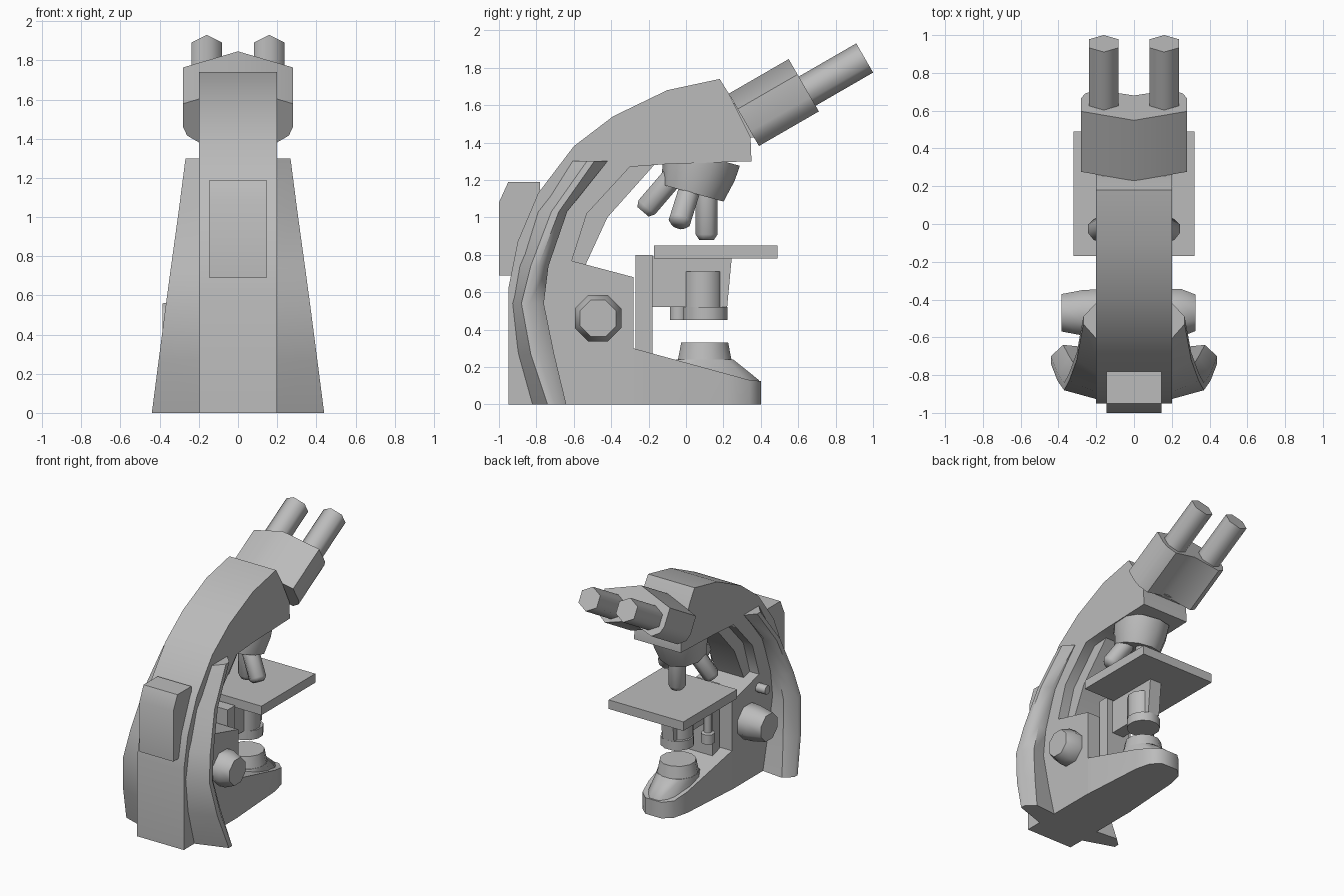
import bpy, bmesh, math
from mathutils import Vector

old = bpy.data.objects.get("Cube")
if old:
    bpy.data.objects.remove(old, do_unlink=True)

grey = bpy.data.materials.new("plain grey")
grey.use_nodes = True
COLOUR = (0.5, 0.5, 0.5, 1)
grey.diffuse_color = COLOUR
grey.node_tree.nodes["Principled BSDF"].inputs["Base Color"].default_value = COLOUR


def finish(name, bm, angle):
    bmesh.ops.recalc_face_normals(bm, faces=bm.faces)
    mesh = bpy.data.meshes.new(name)
    bm.to_mesh(mesh)
    bm.free()
    mesh.materials.append(grey)
    obj = bpy.data.objects.new(name, mesh)
    bpy.context.collection.objects.link(obj)
    bpy.ops.object.select_all(action='DESELECT')
    obj.select_set(True)
    bpy.context.view_layer.objects.active = obj
    bpy.ops.object.shade_smooth_by_angle(angle=math.radians(angle))


def loft(name, rings, angle=50):
    """Skin closed rings of points and cap both ends."""
    bm = bmesh.new()
    loops = [[bm.verts.new(p) for p in ring] for ring in rings]
    n = len(loops[0])
    for a, b in zip(loops, loops[1:]):
        for i in range(n):
            j = (i + 1) % n
            bm.faces.new((a[i], a[j], b[j], b[i]))
    bm.faces.new(loops[0])
    bm.faces.new(loops[-1])
    finish(name, bm, angle)


def prism(name, profile, half, centre=0):
    """Extrude a (y, z) side profile across x."""
    loft(name, [[(centre + s * half, y, z) for y, z in profile] for s in (-1, 1)])


def box(name, x, y, z):
    prism(name, [(y[0], z[0]), (y[1], z[0]), (y[1], z[1]), (y[0], z[1])],
          (x[1] - x[0]) / 2, (x[0] + x[1]) / 2)


def turned(name, start, end, steps, sides=8, angle=65):
    """Rings of (fraction along axis, radius) between two points."""
    start, end = Vector(start), Vector(end)
    axis = end - start
    side = Vector((1, 0, 0)) if abs(axis.normalized().x) < 0.9 else Vector((0, 1, 0))
    up = axis.cross(side).normalized()
    side = up.cross(axis).normalized()
    angles = [math.tau * (i + .5) / sides for i in range(sides)]
    loft(name, [[start + axis * t + side * r * math.cos(a) + up * r * math.sin(a)
                 for a in angles] for t, r in steps], angle)


# Curved arm and body
prism("arm", [(-.95, 0), (-.95, .62), (-.9, .87), (-.79, 1.13), (-.6, 1.38), (-.39, 1.54),
              (-.1, 1.68), (.18, 1.74), (.23, 1.66), (.345, 1.43), (.35, 1.3), (-.1, 1.285),
              (-.3, 1.27), (-.53, 1.02), (-.61, .77), (-.61, 0)], .2)
prism("arm_inner_rib", [(-.3, 1.28), (-.17, 1.28), (-.42, 1.0), (-.54, .74), (-.65, .74), (-.56, 1.02)], .12)
prism("body", [(-.62, 0), (-.62, .77), (-.28, .68), (-.28, 0)], .2)

# Tapering foot with a narrow rounded toe
foot = [(-.3, .2, .305), (.22, .165, .163), (.34, .135, .13), (.4, .07, .125)]
loft("foot", [[(-x, y, 0), (x, y, 0), (x, y, z), (-x, y, z)] for y, x, z in foot])

# Lamp on its raised pad
ring = [math.tau * (i + .5) / 12 for i in range(12)]
loft("lamp_pad", [[(rx * math.cos(a), .1 + ry * math.sin(a), z) for a in ring]
                  for rx, ry, z in ((.155, .3, .1), (.155, .3, .13), (.15, .158, .24))])
turned("lamp", (0, .1, .23), (0, .1, .33), [(0, .15), (1, .13)], 12)

# Flared side shells: z, front y, outer y, rear y, outer x
levels = [(0, -.83, -.74, -.64, .44), (.27, -.905, -.83, -.705, .405), (.54, -.935, -.88, -.76, .37),
          (.74, -.9, -.83, -.735, .343), (1.03, -.81, -.72, -.635, .303), (1.3, -.64, -.53, -.42, .268)]
for s, label in ((1, "left"), (-1, "right")):
    loft(label + "_side_shell",
         [[(s * px, py, z) for px, py in
           ((.17, front), (x, outer), (x, outer + .04), (x - .065, rear), (.17, rear - .02))]
          for z, front, outer, rear, x in levels])

# Raised block on the front of the arm
prism("front_block", [(-1, .69), (-1, 1.08), (-.95, 1.19), (-.78, 1.19), (-.78, .69)], .145)

# Viewing head and eyepieces, tilted along one axis
axis = Vector((0, math.cos(math.radians(30)), .5))
up = Vector((0, -.5, axis.y))
base = Vector((0, .31, 1.52))
half = [(.28, .068), (.28, -.07), (.26, -.12), (.2, -.16)]
section = [(0, .163)] + half + [(0, -.1)] + [(-u, v) for u, v in reversed(half)]
loft("viewing_head", [[base + axis * d + up * v + Vector((u, 0, 0)) for u, v in section]
                      for d in (0, .37)])
prism("head_mount", [(.1, 1.4), (.2, 1.62), (.33, 1.6), (.38, 1.43)], .17)
for s, label in ((1, "left"), (-1, "right")):
    centre = base - up * .035 + Vector((s * .16, 0, 0))
    turned(label + "_eyepiece", centre + axis * .36, centre + axis * .725, [(0, .09), (1, .09)], 6)

# Turret with objectives
turned("turret", (0, .09, 1.33), (0, .035, 1.13), [(0, .205), (.4, .2), (1, .172)], 10)
for label, a, b in (("centre", (0, .11, 1.14), (0, .11, .88)),
                    ("front", (0, -.05, 1.24), (0, -.23, 1.03)),
                    ("left", (.09, .02, 1.15), (.205, -.04, .96)),
                    ("right", (-.09, .02, 1.15), (-.205, -.04, .96))):
    turned(label + "_objective", a, b, [(0, .063), (.89, .063), (1, .043)])

# Stage, its carrier and the condenser
box("stage", (-.32, .32), (-.17, .49), (.78, .85))
box("stage_column", (-.1, .1), (-.27, -.18), (.25, .8))
prism("stage_bracket", [(-.19, .52), (.22, .52), (.245, .79), (-.19, .79)], .05)
turned("condenser", (0, .09, .45), (0, .09, .71), [(0, .107), (1, .107)], 12)
turned("condenser_ring", (0, .105, .45), (0, .105, .52), [(0, .12), (1, .12)], 12)
turned("stage_control", (-.16, -.04, .45), (-.16, -.04, .79),
       [(0, .05), (.22, .05), (.24, .03), (1, .03)])

# Focus knobs
turned("left_focus_knob", (.18, -.47, .46), (.325, -.47, .46), [(0, .135), (.5, .135), (1, .105)], angle=50)
turned("right_focus_knob", (-.18, -.47, .46), (-.385, -.47, .46), [(0, .135), (.45, .13), (1, .107)], angle=50)
turned("fine_focus_knob", (-.18, -.6, .67), (-.28, -.6, .67), [(0, .035), (1, .035)])
